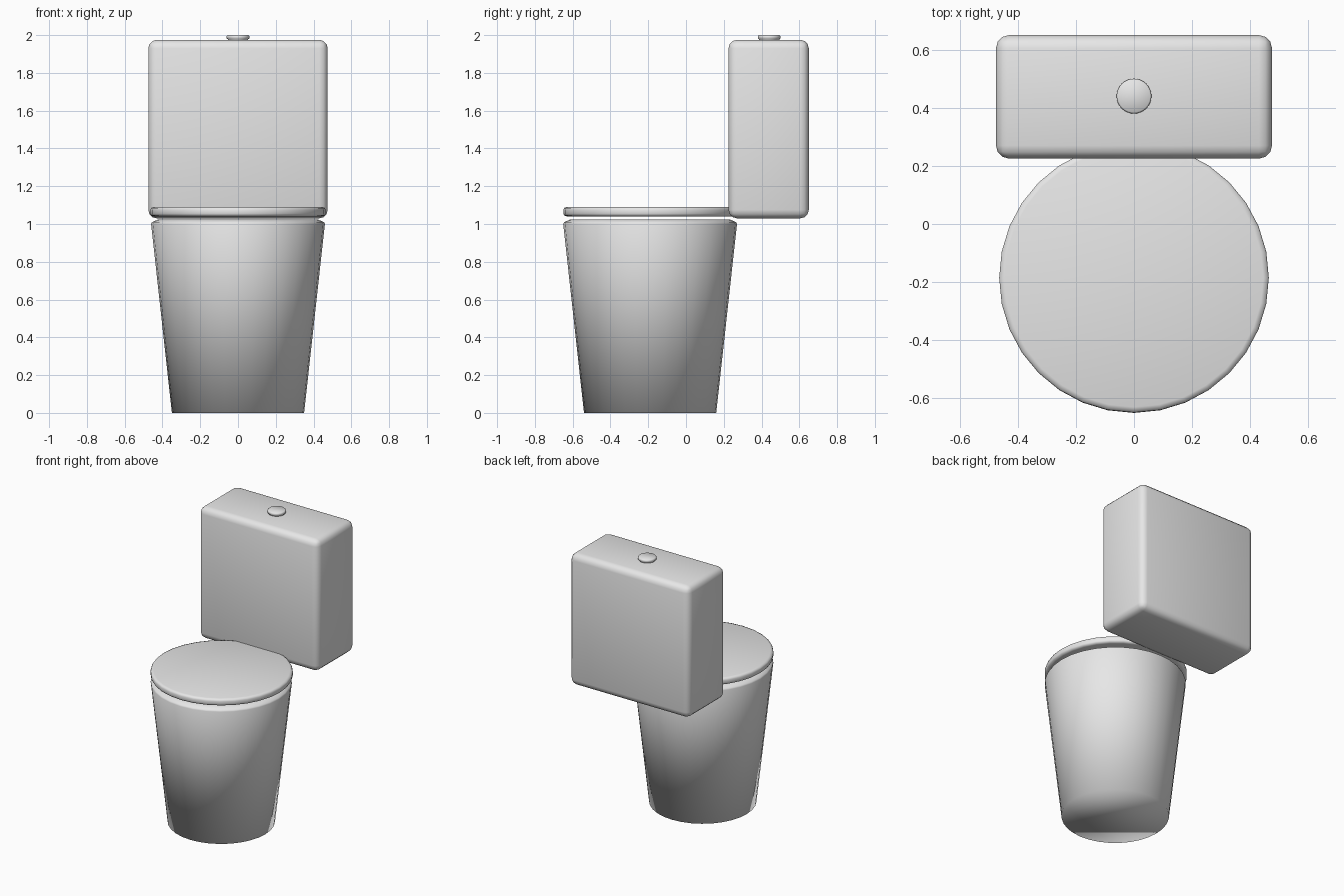
import bpy
import bmesh
from mathutils import Matrix

cube = bpy.data.objects.get("Cube")
if cube:
    bpy.data.objects.remove(cube, do_unlink=True)

# Ceramic colour shared by every part
ceramic = bpy.data.materials.new("ceramic_grey")
ceramic.use_nodes = True
colour = (0.8, 0.8, 0.8, 1)
ceramic.diffuse_color = colour
ceramic.node_tree.nodes["Principled BSDF"].inputs["Base Color"].default_value = colour


def finish(name, bm, location):
    """Turn a bmesh into a smooth shaded object."""
    mesh = bpy.data.meshes.new(name)
    bmesh.ops.recalc_face_normals(bm, faces=bm.faces)
    bm.to_mesh(mesh)
    bm.free()
    mesh.materials.append(ceramic)
    mesh.shade_smooth()
    obj = bpy.data.objects.new(name, mesh)
    obj.location = location
    bpy.context.collection.objects.link(obj)
    return obj


def turned(name, profile, y, sides=32):
    """Stack rings of (radius, height) and cap both ends."""
    bm = bmesh.new()
    rings = []
    for radius, z in profile:
        ring = bmesh.ops.create_circle(
            bm, segments=sides, radius=radius,
            matrix=Matrix.Translation((0, 0, z)))["verts"]
        rings.append(ring)
    for low, high in zip(rings, rings[1:]):
        for i in range(sides):
            j = (i + 1) % sides
            bm.faces.new((low[i], low[j], high[j], high[i]))
    bm.faces.new(rings[0])
    bm.faces.new(rings[-1])
    return finish(name, bm, (0, y, 0))


# Tapered bowl with a chamfered rim
turned("bowl", [(0.35, 0), (0.46, 1.0), (0.455, 1.01), (0.42, 1.025)], -0.19)

# Closed lid hovering just above the rim
turned("lid", [(0.445, 1.04), (0.46, 1.045), (0.464, 1.055),
               (0.464, 1.075), (0.46, 1.085), (0.445, 1.09)], -0.185)

# Cistern with rounded edges
bm = bmesh.new()
bmesh.ops.create_cube(bm, size=1)
bmesh.ops.scale(bm, vec=(0.95, 0.425, 0.945), verts=bm.verts)
bmesh.ops.bevel(bm, geom=bm.edges[:], offset=0.045, segments=3,
                profile=0.5, affect='EDGES')
finish("cistern", bm, (0, 0.4375, 1.5025))

# Flush button
turned("flush_button", [(0.054, 1.97), (0.054, 1.978), (0.06, 1.983),
                        (0.06, 1.995), (0.055, 2.0)], 0.44)
